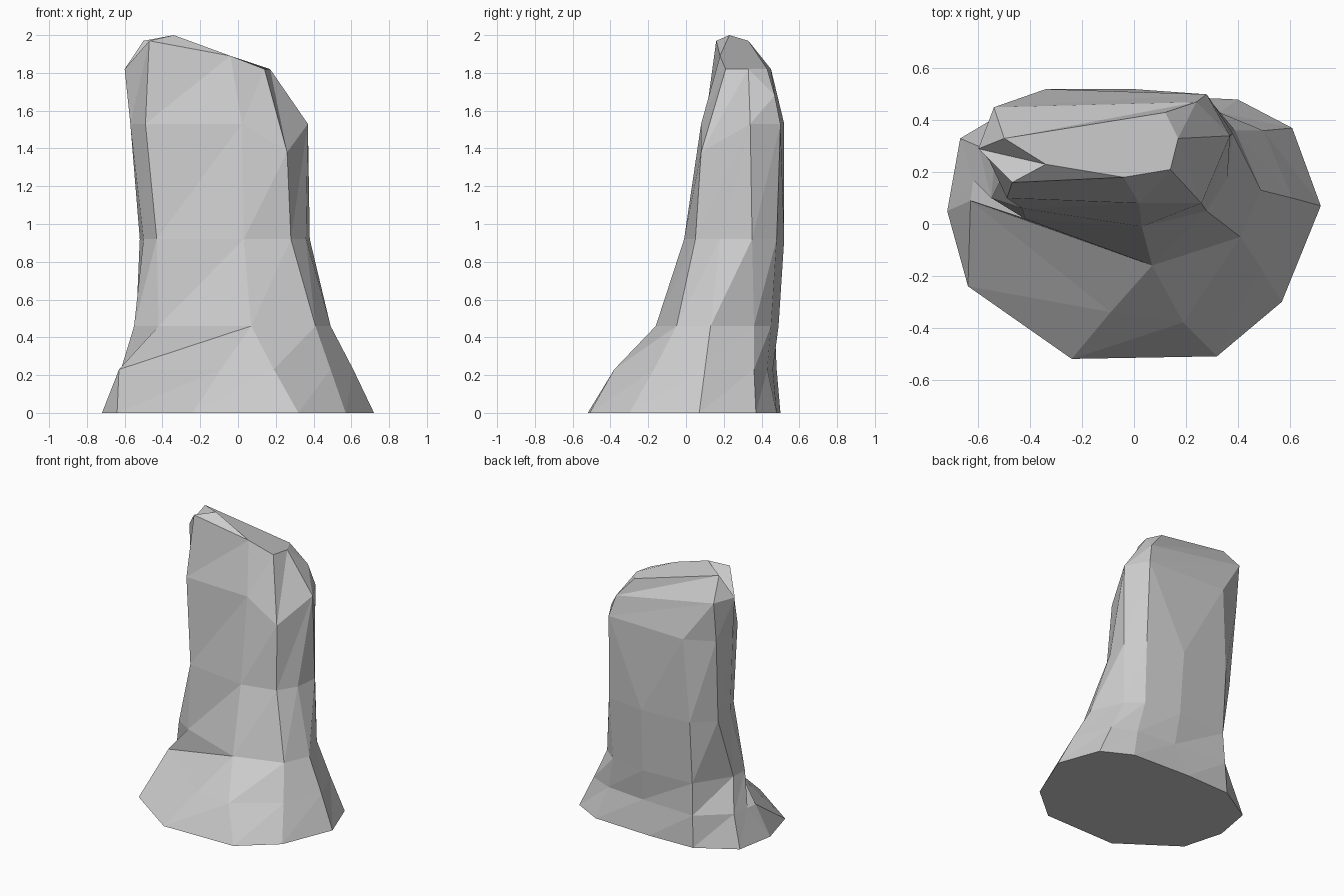
import bpy
import bmesh

# Remove the default cube
cube = bpy.data.objects.get("Cube")
if cube:
    bpy.data.objects.remove(cube, do_unlink=True)

# Single stone colour
stone = bpy.data.materials.new("grey stone")
stone.use_nodes = True
stone_colour = (0.6, 0.6, 0.6, 1.0)
stone.diffuse_color = stone_colour
stone.node_tree.nodes["Principled BSDF"].inputs["Base Color"].default_value = stone_colour

# Cross-sections in hundredths, counter-clockwise from the front left corner.
# A third value replaces the height of the section at that corner;
# None merges a corner with the one before it.
base = [(-64, -24), (-24, -52), (32, -51), (57, -30), (72, 7), (61, 37),
        (40, 48), (-5, 50), (-40, 49), (-67, 33), (-72, 5)]
foot = [(-63, 9), (-9, -34), (19, -38), (49, -17), (61, 10), (50, 36),
        (33, 43), (3, 46), (-39, 48), (-60, 30), (-62, 17)]
knee = [(-42, 2), (7, -16), None, (41, -5), (49, 13), (39, 36),
        (28, 45), (1, 49), (-38, 47), (-54, 22), (-55, 10)]
waist = [(-43, 6), (3, -1), None, (28, 5), (36, 18), (38, 35),
         (29, 48), (0, 52), (-38, 50), (-52, 37), (-50, 20)]
chest = [(-49, 10), (2, 8), None, (26, 8, 138), (37, 34), None,
         (28, 50), None, (-34, 52), (-54, 42), (-57, 27)]
shoulder = [(-47, 16, 197), (-4, 18, 189), None, (14, 21), (17, 33), None,
            (24, 47, 168), None, (-54, 45), None, (-60, 29)]
crest = [(-34, 23, 200), (-4, 18, 189), None, (14, 21), (17, 33), None,
         (12, 43), None, (-50, 33, 197), None, None]
sections = [(base, 0), (foot, 23), (knee, 46), (waist, 92),
            (chest, 153), (shoulder, 182), (crest, 182)]

bm = bmesh.new()
corners = {}


def corner(x, y, z):
    """Return the shared vertex at this place."""
    if (x, y, z) not in corners:
        corners[x, y, z] = bm.verts.new((x / 100, y / 100, z / 100))
    return corners[x, y, z]


def make_ring(points, height):
    """Turn one cross-section into a ring of vertices."""
    ring = []
    for point in points:
        if point is None:
            ring.append(ring[-1])
        else:
            x, y, *own_height = point
            ring.append(corner(x, y, own_height[0] if own_height else height))
    return ring


def add_face(vertices):
    """Add a face, dropping merged corners."""
    unique = list(dict.fromkeys(vertices))
    if len(unique) > 2:
        bm.faces.new(unique)


# Faceted sides between neighbouring sections
rings = [make_ring(points, height) for points, height in sections]
for lower, upper in zip(rings, rings[1:]):
    for i in range(len(lower)):
        j = (i + 1) % len(lower)
        add_face([lower[i], lower[j], upper[j]])
        add_face([lower[i], upper[j], upper[i]])

# Flat underside and sloping top
add_face(rings[0][::-1])
add_face(rings[-1])
bmesh.ops.recalc_face_normals(bm, faces=bm.faces[:])

mesh = bpy.data.meshes.new("rock_pillar")
bm.to_mesh(mesh)
bm.free()
mesh.materials.append(stone)
pillar = bpy.data.objects.new("rock_pillar", mesh)
bpy.context.collection.objects.link(pillar)
